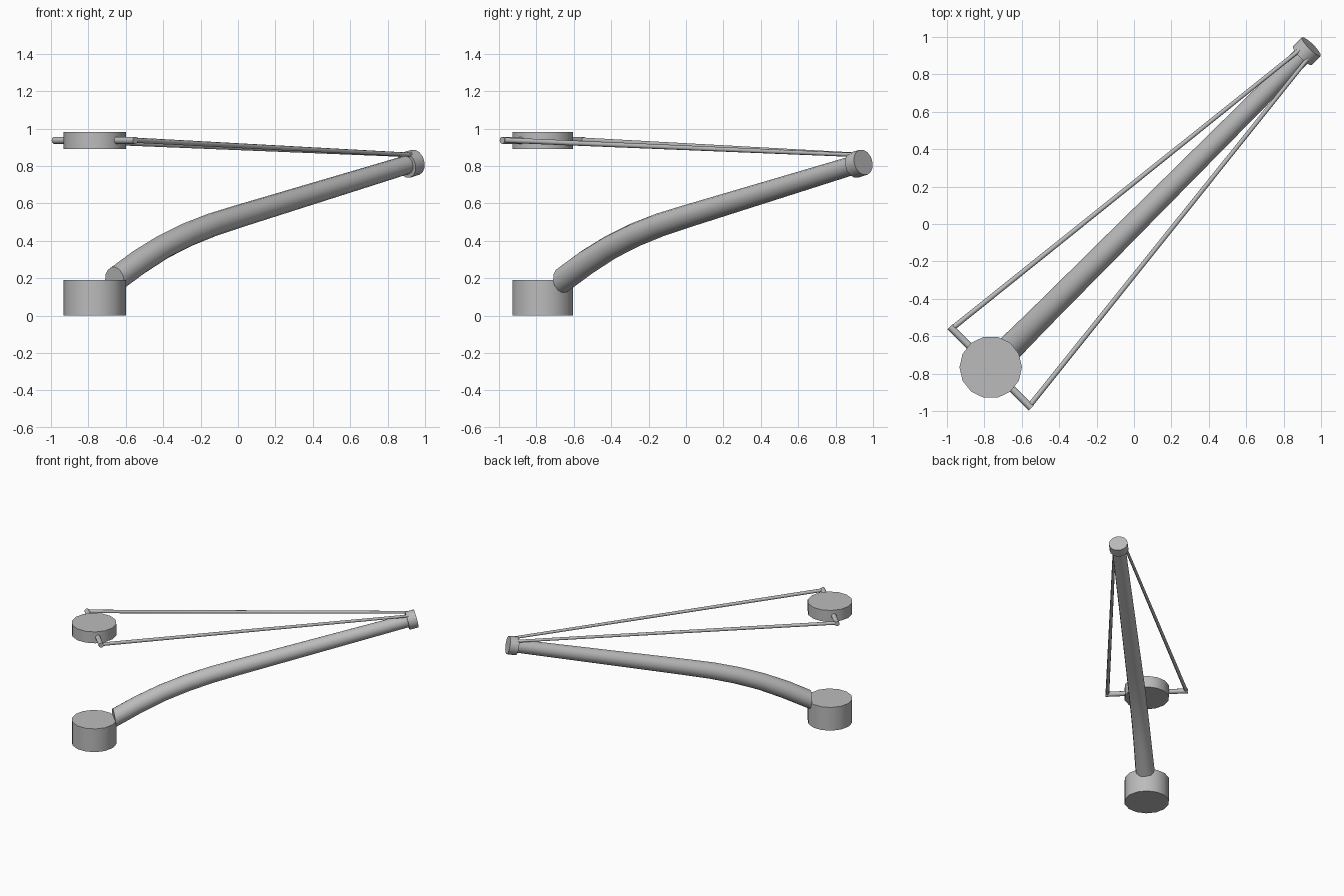
import bpy, bmesh, math
from mathutils import Vector

if "Cube" in bpy.data.objects:
    bpy.data.objects.remove(bpy.data.objects["Cube"])

grey = bpy.data.materials.new("mid grey")
grey.diffuse_color = (0.5, 0.5, 0.5, 1)
grey.use_nodes = True
grey.node_tree.nodes["Principled BSDF"].inputs["Base Color"].default_value = grey.diffuse_color


def loft(name, path, radii, sides, axes=None):
    """Capped tube through the path; axes gives the ring normal at each point."""
    path = [Vector(p) for p in path]
    bm = bmesh.new()
    rings = []
    for i, p in enumerate(path):
        if axes:
            d = Vector(axes[i]).normalized()
        else:
            d = (path[min(i + 1, len(path) - 1)] - path[max(i - 1, 0)]).normalized()
        if abs(d.z) > 0.99:
            u, v = Vector((1, 0, 0)), Vector((0, 1, 0))
        else:
            u = d.cross(Vector((0, 0, 1))).normalized()
            v = u.cross(d)
        ring = []
        for k in range(sides):
            a = 2 * math.pi * k / sides
            ring.append(bm.verts.new(p + radii[i] * (math.cos(a) * u + math.sin(a) * v)))
        rings.append(ring)
    for a, b in zip(rings, rings[1:]):
        for k in range(sides):
            j = (k + 1) % sides
            bm.faces.new((a[k], a[j], b[j], b[k]))
    bm.faces.new(rings[0][::-1])
    bm.faces.new(rings[-1])
    bmesh.ops.recalc_face_normals(bm, faces=bm.faces)
    mesh = bpy.data.meshes.new(name)
    bm.to_mesh(mesh)
    bm.free()
    mesh.materials.append(grey)
    obj = bpy.data.objects.new(name, mesh)
    bpy.context.collection.objects.link(obj)
    bpy.ops.object.select_all(action='DESELECT')
    obj.select_set(True)
    bpy.context.view_layer.objects.active = obj
    bpy.ops.object.shade_smooth_by_angle(angle=math.radians(50))
    return obj


# Base drum and the disc floating above it
C = -0.766
loft("base_drum", [(C, C, 0), (C, C, 0.19)], [0.167] * 2, 14)
loft("upper_disc", [(C, C, 0.89), (C, C, 0.983)], [0.167] * 2, 14)

# Curved arm along the diagonal, starting with an upright cut
profile = [(-0.66, 0.19), (-0.53, 0.286), (-0.4, 0.368), (-0.27, 0.433),
           (-0.14, 0.485), (0.0, 0.53), (0.92, 0.812)]
slopes = [0.15, 0.68, 0.56, 0.45, 0.36, 0.31, 0.306]
radii = [0.071, 0.067, 0.065, 0.064, 0.063, 0.061, 0.050]
loft("curved_arm", [(s, s, z) for s, z in profile], radii, 14,
     [(1, 1, k) for k in slopes])

# End cap at the tip of the arm
loft("tip_cap", [(0.9, 0.9, 0.805), (0.948, 0.948, 0.82)], [0.07] * 2, 14)

# Pin through the disc and the two rods running to the tip
loft("cross_pin", [(-0.983, -0.549, 0.937), (-0.549, -0.983, 0.937)], [0.019] * 2, 10)
ends = [(-0.962, -0.55, 0.938), (0.885, 0.93, 0.86)]
loft("left_rod", ends, [0.014, 0.011], 8)
loft("right_rod", [(y, x, z) for x, y, z in ends], [0.014, 0.011], 8)
